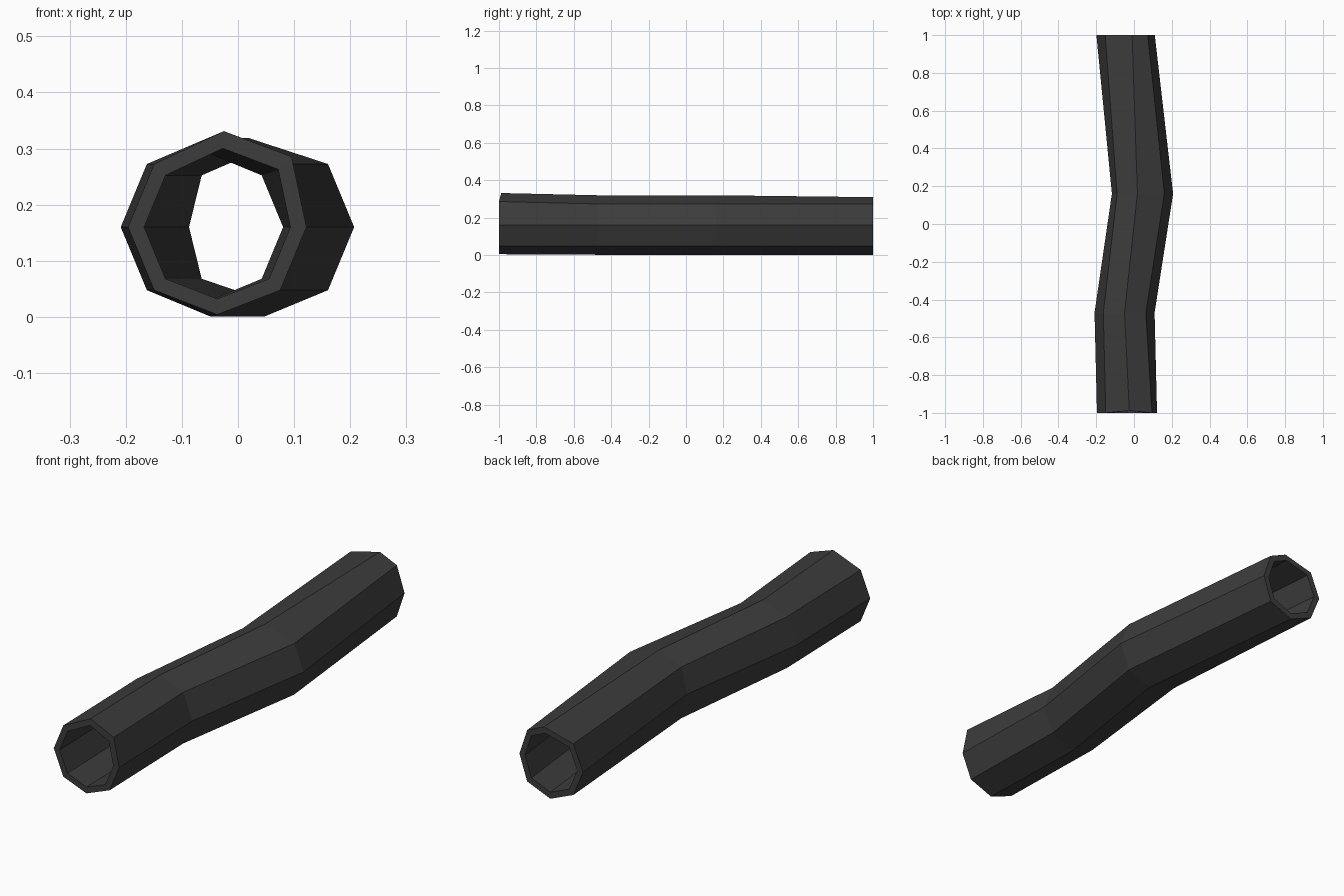
import bpy, bmesh
from math import cos, sin, pi
from mathutils import Vector

cube = bpy.data.objects.get("Cube")
if cube:
    bpy.data.objects.remove(cube)

SIDES, RADIUS, MID_Z, BORE = 8, 0.159, 0.16, 0.82

# Sections along the pipe: y, centre x, and dents as corner: (dx, dy, dz)
SECTIONS = [
    (-1.0, -0.037, {2: (0.012, 0.012, 0.012), 1: (0.02, 0, 0.013), 6: (0, 0, 0.003)}),
    (-0.47, -0.05, {}),
    (0.16, 0.048, {2: (-0.03, 0, 0), 3: (-0.025, 0, 0), 4: (-0.006, 0, 0), 5: (-0.025, 0, 0)}),
    (1.0, -0.04, {2: (0.03, 0, -0.01), 0: (-0.009, 0, 0)}),
]


def make_ring(bm, y, cx, dents, scale):
    """One octagonal section, shrunk about its centre by scale."""
    centre = Vector((cx, y, MID_Z))
    ring = []
    for k in range(SIDES):
        a = 2 * pi * k / SIDES
        offset = Vector((cos(a), 0, sin(a))) * RADIUS + Vector(dents.get(k, (0, 0, 0)))
        offset.x *= scale
        offset.z *= scale
        ring.append(bm.verts.new(centre + offset))
    return ring


def bridge(bm, a, b):
    for k in range(SIDES):
        n = (k + 1) % SIDES
        bm.faces.new((a[k], a[n], b[n], b[k]))


# Hollow bent pipe: outer skin, bore and the two rims
bm = bmesh.new()
outer = [make_ring(bm, *s, 1.0) for s in SECTIONS]
inner = [make_ring(bm, *s, BORE) for s in SECTIONS]
loop = outer + inner[::-1]
for a, b in zip(loop, loop[1:] + loop[:1]):
    bridge(bm, a, b)
bmesh.ops.recalc_face_normals(bm, faces=bm.faces)
mesh = bpy.data.meshes.new("bent_pipe")
bm.to_mesh(mesh)
bm.free()
pipe = bpy.data.objects.new("bent_pipe", mesh)
bpy.context.collection.objects.link(pipe)

# Dark grey material
mat = bpy.data.materials.new("dark_grey")
mat.use_nodes = True
colour = (0.045, 0.045, 0.045, 1)
mat.diffuse_color = colour
mat.node_tree.nodes["Principled BSDF"].inputs["Base Color"].default_value = colour
mesh.materials.append(mat)
